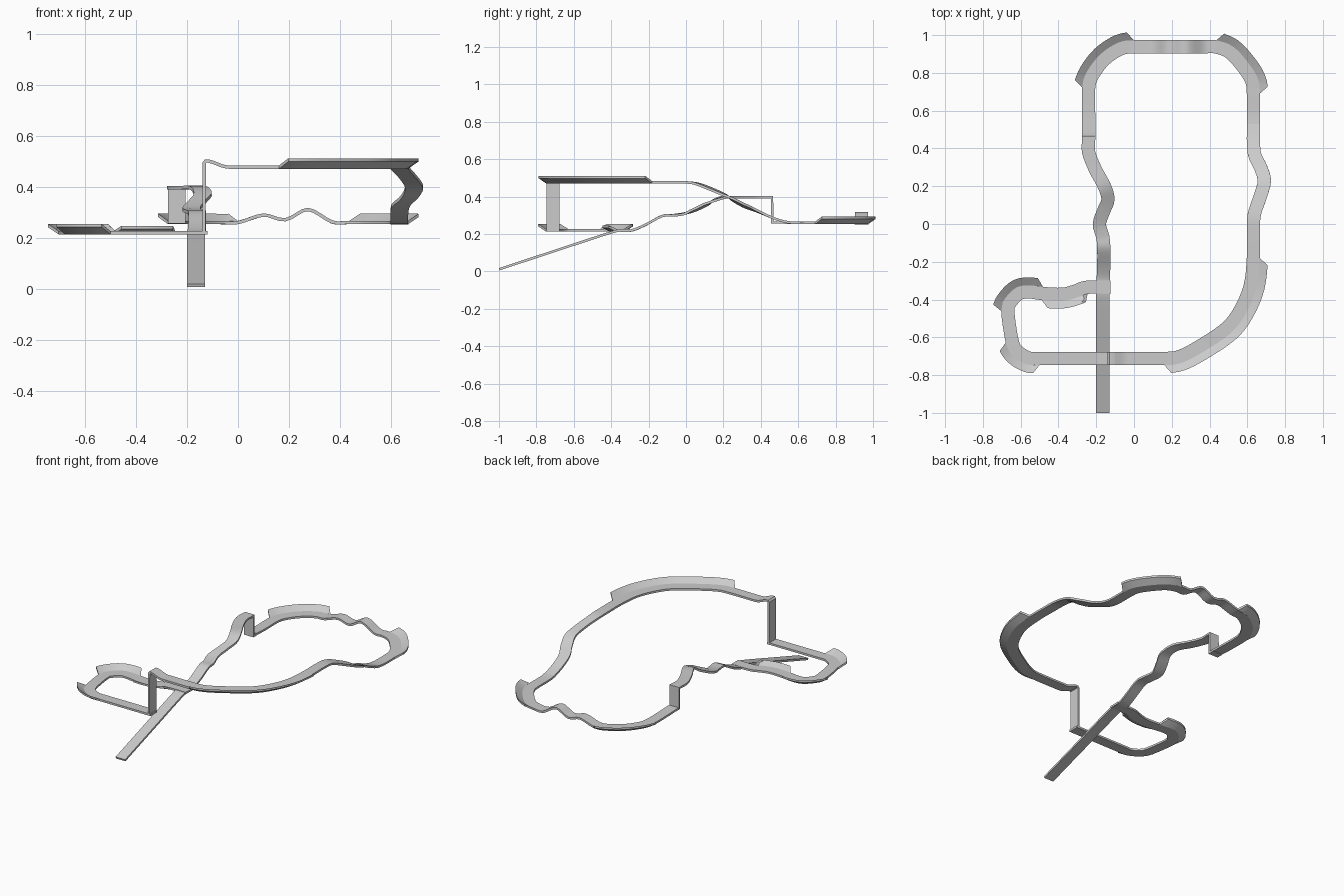
import bpy, bmesh
from mathutils import Vector as V

if "Cube" in bpy.data.objects:
    bpy.data.objects.remove(bpy.data.objects["Cube"])

HALF, THICK, STEPS = 0.035, 0.013, 4
UP = V((0, 0, 1))


def smooth_path(pts, steps=STEPS):
    """Catmull-Rom sampling; control point i lands on sample i * steps."""
    p = [V(q) for q in pts]
    p = [2 * p[0] - p[1]] + p + [2 * p[-1] - p[-2]]
    out = []
    for a, b, c, d in zip(p, p[1:], p[2:], p[3:]):
        for k in range(steps):
            t = k / steps
            out.append(0.5 * (2 * b + (c - a) * t + (2 * a - 5 * b + 4 * c - d) * t * t
                              + (3 * b - a - 3 * c + d) * t ** 3))
    return out + [p[-2]]


def frames(path):
    """Position, tangent, right vector and mitred deck normal at each sample."""
    out = []
    for i, c in enumerate(path):
        a = (c - path[max(i - 1, 0)]).normalized()
        b = (path[min(i + 1, len(path) - 1)] - c).normalized()
        tan = (a + b).normalized()
        flat = V((tan.x, tan.y, 0)).normalized()
        right = flat.cross(UP)
        nrm = right.cross(tan)
        miter = max(0.6, tan.dot(a if a.length else b))
        out.append((c, flat, right, nrm / miter))
    return out


def strip(name, rows):
    """Closed solid swept through four-point cross-sections."""
    bm = bmesh.new()
    rings = [[bm.verts.new(v) for v in r] for r in rows]
    for r, s in zip(rings, rings[1:]):
        for k in range(4):
            j = (k + 1) % 4
            bm.faces.new((r[k], r[j], s[j], s[k]))
    bm.faces.new(rings[0])
    bm.faces.new(rings[-1])
    bmesh.ops.recalc_face_normals(bm, faces=bm.faces)
    me = bpy.data.meshes.new(name)
    bm.to_mesh(me)
    bm.free()
    ob = bpy.data.objects.new(name, me)
    bpy.context.collection.objects.link(ob)
    bpy.ops.object.select_all(action='DESELECT')
    ob.select_set(True)
    bpy.context.view_layer.objects.active = ob
    bpy.ops.object.shade_smooth_by_angle(angle=0.6)


def deck(name, fr):
    strip(name, [(c - r * HALF, c + r * HALF, c + r * HALF - n * THICK, c - r * HALF - n * THICK)
                 for c, f, r, n in fr])


def bank(name, fr, side=-1, out=0.042, rise=0.028):
    """Sloping wall along one edge (side -1 left, 1 right), ends cut at an angle."""
    rows = []
    for i, (c, f, r, n) in enumerate(fr):
        e = c + r * HALF * side
        shift = 0.035 if i == 0 else -0.035 if i == len(fr) - 1 else 0
        if i in (1, len(fr) - 2):
            continue
        o = e + r * side * out + UP * rise + f * shift
        d = UP * THICK
        rows.append((e, o, o - d, e - d))
    strip(name, rows)


def track(pts, sections, banks):
    fr = frames(smooth_path(pts))
    for name, a, b in sections:
        deck(name, fr[a * STEPS:b * STEPS + 1])
    for name, a, b, opts in banks:
        bank(name, fr[a * STEPS:b * STEPS + 1], **opts)


# Launch ramp and winding climb
track([(-.165, -1, .018), (-.165, -.7, .117), (-.165, -.4, .215), (-.165, -.34, .224),
       (-.163, -.29, .226), (-.16, -.22, .255), (-.16, -.13, .302), (-.165, -.07, .306),
       (-.183, 0, .318), (-.16, .07, .347), (-.138, .13, .377), (-.157, .2, .402),
       (-.205, .29, .402), (-.24, .38, .402), (-.24, .45, .402)],
      [("launch_ramp", 0, 3), ("winding_climb", 3, 14)], [])

# First vertical drop
deck("first_drop", frames([V((-.24, y, z)) for y, z in
     ((.445, .402), (.466, .402), (.468, .268), (.5, .268))]))

# Upper circuit: bumps, climb and wide banked turn
Z, H, T = .266, .938, .483
track([(-.24, .485, .27), (-.24, .58, Z), (-.24, .72, Z), (-.218, .79, Z), (-.155, .872, Z),
       (-.07, .928, Z), (0, H, Z), (.1, H, .295), (.185, H, .277), (.275, H, .317),
       (.37, H, .268), (.43, H, Z), (.505, .91, Z), (.575, .835, Z), (.622, .76, Z),
       (.632, .69, Z), (.632, .53, .272), (.636, .38, .33), (.67, .3, .365), (.69, .23, .404),
       (.67, .15, .44), (.637, .05, .477), (.632, -.05, T), (.632, -.18, T),
       (.615, -.33, T), (.56, -.46, T), (.485, -.555, T), (.34, -.652, T), (.24, -.702, T),
       (.16, -.712, T), (0, -.712, T), (-.05, -.712, .485), (-.1, -.712, .503)],
      [("back_left_turn", 0, 6), ("bumpy_straight", 6, 11), ("back_right_turn", 11, 16),
       ("chicane_climb", 16, 22), ("wide_turn", 22, 29), ("upper_straight", 29, 32)],
      [("back_left_bank", 2, 6, {}), ("back_right_bank", 11, 15, {}), ("wide_bank", 23, 29, {})])

# Second vertical drop with a rounded lip
deck("second_drop", frames([V((x, -.712, z)) for x, z in
     ((-.095, .501), (-.115, .507), (-.13, .507), (-.139, .495), (-.14, .226), (-.175, .226))]))

# Lower loop returning to the ramp
L = .226
track([(x, y, L) for x, y in
       ((-.12, -.712), (-.3, -.712), (-.5, -.712), (-.555, -.71), (-.615, -.675), (-.645, -.62),
        (-.668, -.46), (-.65, -.41), (-.605, -.367), (-.55, -.36), (-.485, -.368),
        (-.38, -.372), (-.31, -.355), (-.25, -.335), (-.125, -.335))],
      [("lower_straight", 0, 2), ("lower_turn", 2, 10), ("return_lane", 10, 14)],
      [("front_left_bank", 2, 5, {}), ("side_left_bank", 6, 10, {}),
       ("return_bank", 10, 13, dict(side=1, rise=.02, out=.04))])
